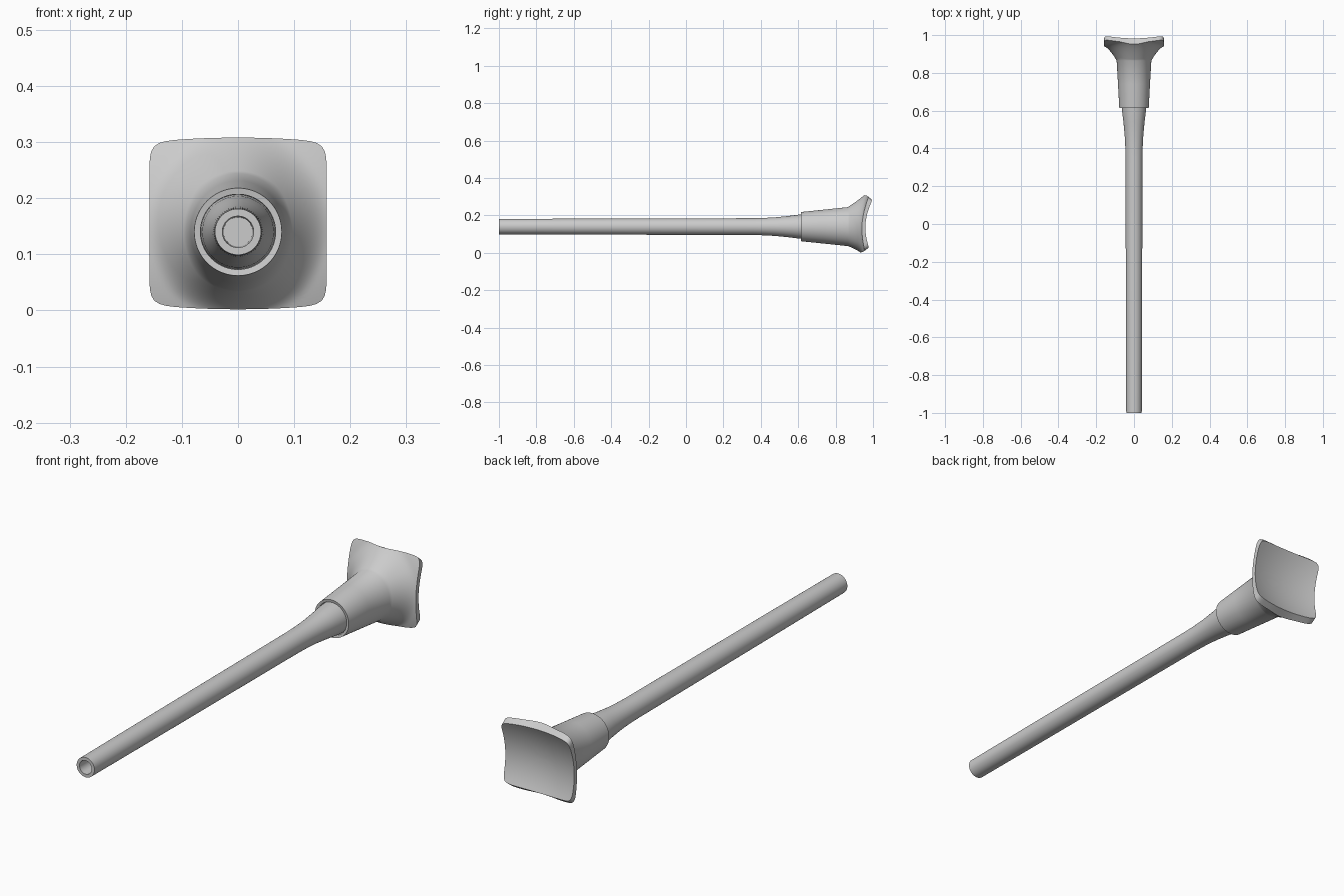
import bpy, bmesh, math

if "Cube" in bpy.data.objects:
    bpy.data.objects.remove(bpy.data.objects["Cube"])

N = 128            # points around every ring
AXIS_Z = 0.14      # height of the stem axis
PAD_Z = 0.155      # height of the pad centre

grey = bpy.data.materials.new("plain_grey")
grey.diffuse_color = (0.6, 0.6, 0.6, 1)
grey.use_nodes = True
grey.node_tree.nodes["Principled BSDF"].inputs["Base Color"].default_value = grey.diffuse_color


def loft(name, rings, cap_start=False, cap_end=False, closed=False):
    """Skin a list of rings with quads, optionally capping either end."""
    bm = bmesh.new()
    rows = [[bm.verts.new(p) for p in ring] for ring in rings]
    pairs = list(zip(rows, rows[1:]))
    if closed:
        pairs.append((rows[-1], rows[0]))
    for a, b in pairs:
        n = len(a)
        for i in range(n):
            j = (i + 1) % n
            bm.faces.new((a[i], a[j], b[j], b[i]))
    if cap_start:
        bm.faces.new(rows[0])
    if cap_end:
        bm.faces.new(rows[-1])
    bmesh.ops.recalc_face_normals(bm, faces=bm.faces)
    mesh = bpy.data.meshes.new(name)
    bm.to_mesh(mesh)
    bm.free()
    mesh.materials.append(grey)
    obj = bpy.data.objects.new(name, mesh)
    bpy.context.collection.objects.link(obj)
    bpy.ops.object.select_all(action='DESELECT')
    obj.select_set(True)
    bpy.context.view_layer.objects.active = obj
    bpy.ops.object.shade_smooth_by_angle(angle=math.radians(35))
    return obj


def ring(y, rx, rz=None, n=N):
    rz = rx if rz is None else rz
    return [(rx * math.cos(2 * math.pi * i / n), y,
             AXIS_Z + rz * math.sin(2 * math.pi * i / n)) for i in range(n)]


# Stem: long tube with an open bore at the front, widening towards the head
stem_profile = [(-0.7, 0.026), (-1.0, 0.028), (-1.0, 0.041), (-0.6, 0.0425),
                (0.0, 0.044), (0.36, 0.045), (0.42, 0.0465), (0.48, 0.050),
                (0.54, 0.056), (0.60, 0.0635), (0.66, 0.067)]
loft("stem", [ring(y, r, n=64) for y, r in stem_profile],
     cap_start=True, cap_end=True)


# Saddle-shaped surfaces of the pad
def back_y(x, z):
    u, w = x / 0.158, (z - PAD_Z) / 0.14
    return 0.94 + 0.02 * u * u + 0.035 * w * w + 0.01 * w


def front_y(x, z):
    w = (z - PAD_Z) / 0.14
    return back_y(x, z) - 0.018 - 0.011 * w * w


def rim(angle, half_h):
    """Point on a rounded rectangle with bowed top and bottom edges."""
    c, s = math.cos(angle), math.sin(angle)
    k = (abs(c) ** 12 + abs(s) ** 12) ** (-1 / 12)
    u, w = c * k, s * k
    return 0.158 * u, (half_h - 0.008 * u * u) * w


def flare_ring(t):
    """Section between the round sleeve (t=0) and the pad outline (t=1)."""
    pts = []
    for i in range(N):
        a = 2 * math.pi * i / N
        ax, az = 0.092 * math.cos(a), 0.104 * math.sin(a)
        rx, rz = rim(a, 0.153)
        x = ax + (rx - ax) * t
        z = AXIS_Z + az + (PAD_Z - AXIS_Z + rz - az) * t
        k = min(1, math.hypot(rx - ax, rz - az) * t / 0.072)
        f = front_y(x, z)
        pts.append((x, f - (f - 0.865) * (1 - k) ** 2, z))
    return pts


def back_ring(scale):
    pts = []
    for i in range(N):
        x, z = rim(2 * math.pi * i / N, 0.136)
        x, z = x * scale, PAD_Z + z * scale
        pts.append((x, back_y(x, z), z))
    return pts


# Head: sleeve collar, flare and concave square pad
rings = [ring(0.66, 0.066), ring(0.617, 0.067), ring(0.615, 0.078), ring(0.74, 0.0845, 0.091)]
rings += [flare_ring(i / 14) for i in range(15)]
rings += [back_ring(s / 10) for s in range(10, 0, -1)] + [back_ring(0.02)]
loft("flared_head", rings, cap_end=True)
